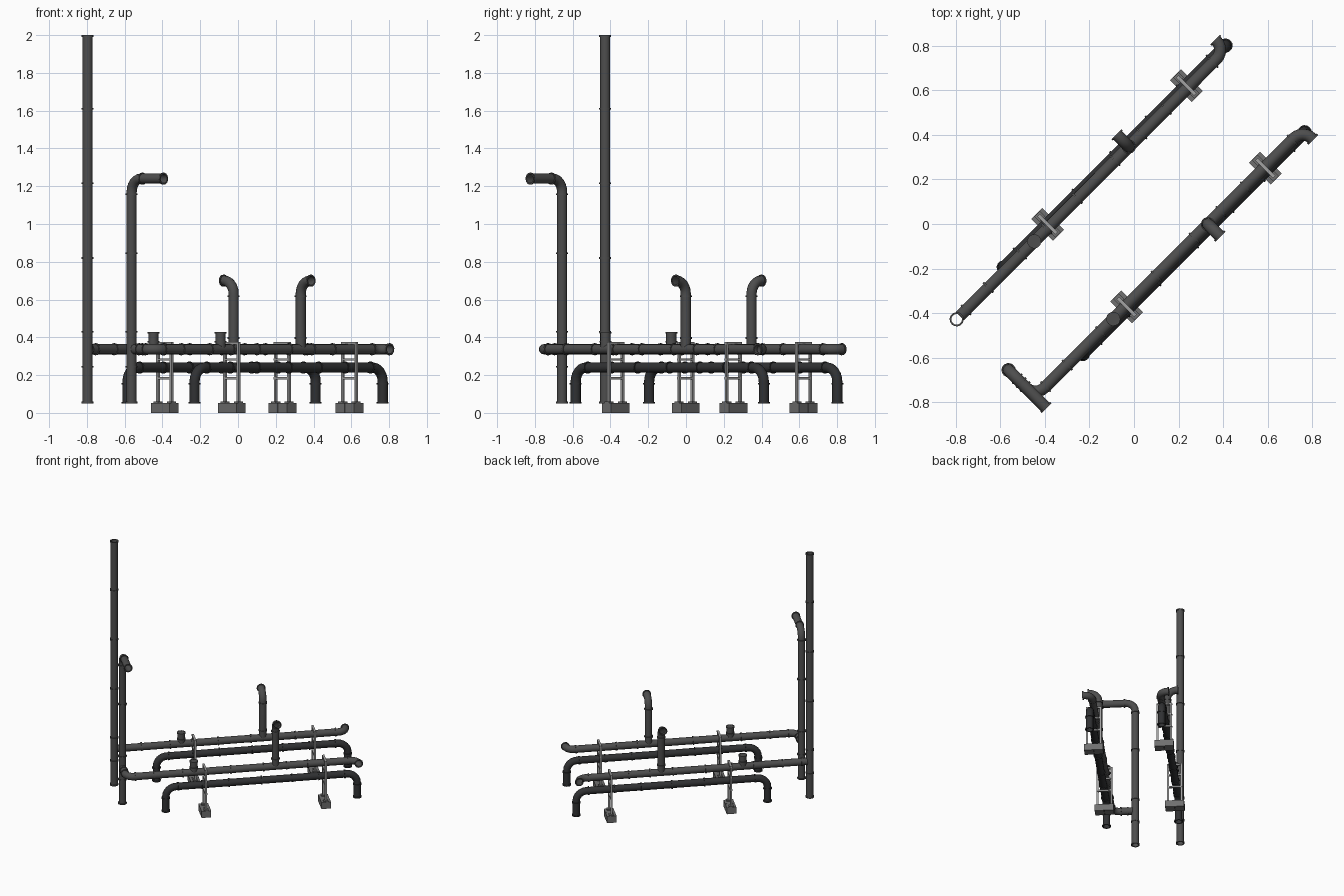
import bpy, bmesh, math
from mathutils import Vector, Matrix

if "Cube" in bpy.data.objects:
    bpy.data.objects.remove(bpy.data.objects["Cube"], do_unlink=True)


def material(name, r, g, b):
    m = bpy.data.materials.new(name)
    m.use_nodes = True
    m.diffuse_color = (r, g, b, 1)
    m.node_tree.nodes["Principled BSDF"].inputs["Base Color"].default_value = (r, g, b, 1)
    return m


GREY = material("pipe grey", .075, .075, .075)
DARK = material("dark pipe grey", .03, .031, .033)
STEEL = material("support steel", .36, .36, .36)
STONE = material("concrete grey", .16, .16, .16)

R, WALL, SIDES = .027, .003, 14
RING_R, RING_W = .032, .009
UP = Vector((0, 0, 1))
ALONG = Vector((1, 1, 0)).normalized()
ACROSS = Vector((1, -1, 0)).normalized()


def finish(name, bm, mat):
    mesh = bpy.data.meshes.new(name)
    bm.to_mesh(mesh)
    bm.free()
    mesh.materials.append(mat)
    mesh.shade_smooth()
    mesh.set_sharp_from_angle(angle=math.radians(40))
    obj = bpy.data.objects.new(name, mesh)
    bpy.context.collection.objects.link(obj)
    return obj


def fillet(points, bend):
    """Round the corners of a path with arcs."""
    path = [points[0]]
    for a, b, c in zip(points, points[1:], points[2:]):
        d, e = (a - b).normalized(), (c - b).normalized()
        centre = b + (d + e) * bend
        for i in range(7):
            t = math.pi / 2 * i / 6
            path.append(centre - e * bend * math.cos(t) - d * bend * math.sin(t))
    path.append(points[-1])
    return [p for i, p in enumerate(path) if i == 0 or (p - path[i - 1]).length > 1e-4]


def sweep(bm, path, r, wall):
    """Sweep a hollow round section along a path."""
    n = len(path)
    outer, inner = [], []
    for i, p in enumerate(path):
        d_in = (p - path[max(i - 1, 0)]).normalized()
        d_out = (path[min(i + 1, n - 1)] - p).normalized()
        t = (d_in + d_out).normalized()
        # one plane normal is enough for each straight-and-elbow run
        if i == 0:
            side = t.orthogonal().normalized()
        side = (side - t * side.dot(t)).normalized()
        other = t.cross(side)
        for rings, rad in ((outer, r), (inner, r - wall)):
            rings.append([bm.verts.new(p + rad * (side * math.cos(a) + other * math.sin(a)))
                          for a in (2 * math.pi * k / SIDES for k in range(SIDES))])
    rows = outer + inner[::-1]
    for a, b in zip(rows, rows[1:] + rows[:1]):
        for k in range(SIDES):
            j = (k + 1) % SIDES
            bm.faces.new((a[k], a[j], b[j], b[k]))


def pipe(name, points, mat, bend=.07):
    bm = bmesh.new()
    sweep(bm, fillet(points, bend), R, WALL)
    return finish(name, bm, mat)


def rings(name, places, mat):
    """Coupling rings, each given as centre and axis."""
    bm = bmesh.new()
    for p, axis in places:
        h = axis * RING_W / 2
        sweep(bm, [p - h, p + h], RING_R, RING_R - R + WALL)
    return finish(name, bm, mat)


def box(bm, centre, across, along, height):
    frame = Matrix((ACROSS, ALONG, UP)).transposed().to_4x4()
    size = Matrix.Diagonal((across, along, height, 1))
    bmesh.ops.create_cube(bm, size=1, matrix=Matrix.Translation(centre) @ frame @ size)


def build_line(label, offset, low_offset, rack_offset, shift, out, start, end_x):
    """One pipe run: upper main, riser, stub, lower loop and two supports."""
    def at(x, z=.337, off=offset):
        return Vector((x, x + off, z))

    # upper main with its turned-out end
    corner = at(end_x)
    mouth = corner + out * .062
    pipe(label + "_upper_main", start + [corner, mouth], GREY, .058)
    marks = [(at(x + shift), ALONG) for x in
             (-.30, -.15, -.037, .10, .27, .39, .50, .71)]
    marks.append((mouth, out))

    # riser with an elbow at the top
    foot = at(.332 + shift)
    head = foot.copy()
    head.z = .70
    pipe(label + "_riser", [foot, head, head + out * .075], GREY)
    marks += [(foot + UP * .06, UP), (head - UP * .083, UP), (head + out * .075, out)]

    # short capped stub
    base = at(-.093 + shift)
    pipe(label + "_stub", [base, base + UP * .088], GREY)
    marks += [(base + UP * .088, UP), (base + UP * .04, UP)]
    bm = bmesh.new()
    bmesh.ops.create_cone(bm, cap_ends=True, segments=SIDES, radius1=R, radius2=R, depth=.006,
                          matrix=Matrix.Translation(base + UP * .088))
    finish(label + "_stub_cap", bm, GREY)
    rings(label + "_upper_couplings", marks, GREY)

    # lower loop, turned down to the ground at both ends
    a, b = at(-.23 + shift, .24, low_offset), at(.766 + shift, .24, low_offset)
    fa, fb = a - UP * .19, b - UP * .19
    pipe(label + "_lower_loop", [fa, a, b, fb], DARK, .075)
    low = [(a.lerp(b, f), ALONG) for f in (.065, .19, .33, .50, .66, .80, .935)]
    low += [(p, UP) for p in (fa + UP * .004, fb + UP * .004, a - UP * .085, b - UP * .085)]
    rings(label + "_lower_couplings", low, DARK)

    # support racks on concrete feet
    for name, x in (("near", -.033), ("far", .59)):
        foot = at(x + shift, 0, rack_offset)
        bm = bmesh.new()
        for s in (-1, 1):
            box(bm, foot + ACROSS * s * .035 + UP * .026, .068, .07, .052)
            box(bm, foot + ACROSS * s * .05 + UP * .03, .034, .034, .06)
        finish(label + "_" + name + "_foot", bm, STONE)
        bm = bmesh.new()
        for s in (-1, 1):
            box(bm, foot + ACROSS * s * .05 + UP * .21, .014, .014, .32)
        for z in (.183, .283, .368):
            box(bm, foot + UP * z, .114, .016, .012)
        finish(label + "_" + name + "_rack", bm, STEEL)


# back line, fed from the tall stack
stack = Vector((-.796, -.428, .05))
joint = Vector((stack.x, stack.y, .337))
pipe("tall_stack", [stack, stack + UP * 1.95], GREY)
places = [(Vector((stack.x, stack.y, z)), UP)
          for z in (.0545, .245, .43, .82, 1.215, 1.61, 1.9955)]
places.append((joint + ALONG * .06, ALONG))
rings("stack_couplings", places, GREY)
build_line("back", .37, .39, .387, -.355, -ACROSS, [joint + ALONG * .02], .411)

# front line, fed from the shorter column with a turned top
column = Vector((-.563, -.656, .05))
top = Vector((column.x, column.y, 1.24))
feed = Vector((column.x, column.y, .337))
turn = Vector((-.443, -.776, .337))
outlet = top + ACROSS * .237
pipe("vent_column", [column, top, outlet], GREY)
places = [(Vector((column.x, column.y, z)), UP) for z in (.0545, .245, .43, .845, 1.158)]
places += [(top + ACROSS * .08, ACROSS), (outlet, ACROSS),
           (feed + ACROSS * .055, ACROSS), (turn - ACROSS * .065, ACROSS),
           (turn + ALONG * .065, ALONG)]
rings("vent_couplings", places, GREY)
build_line("front", -.333, -.354, -.339, 0, ACROSS, [feed + ACROSS * .02, turn], .758)
